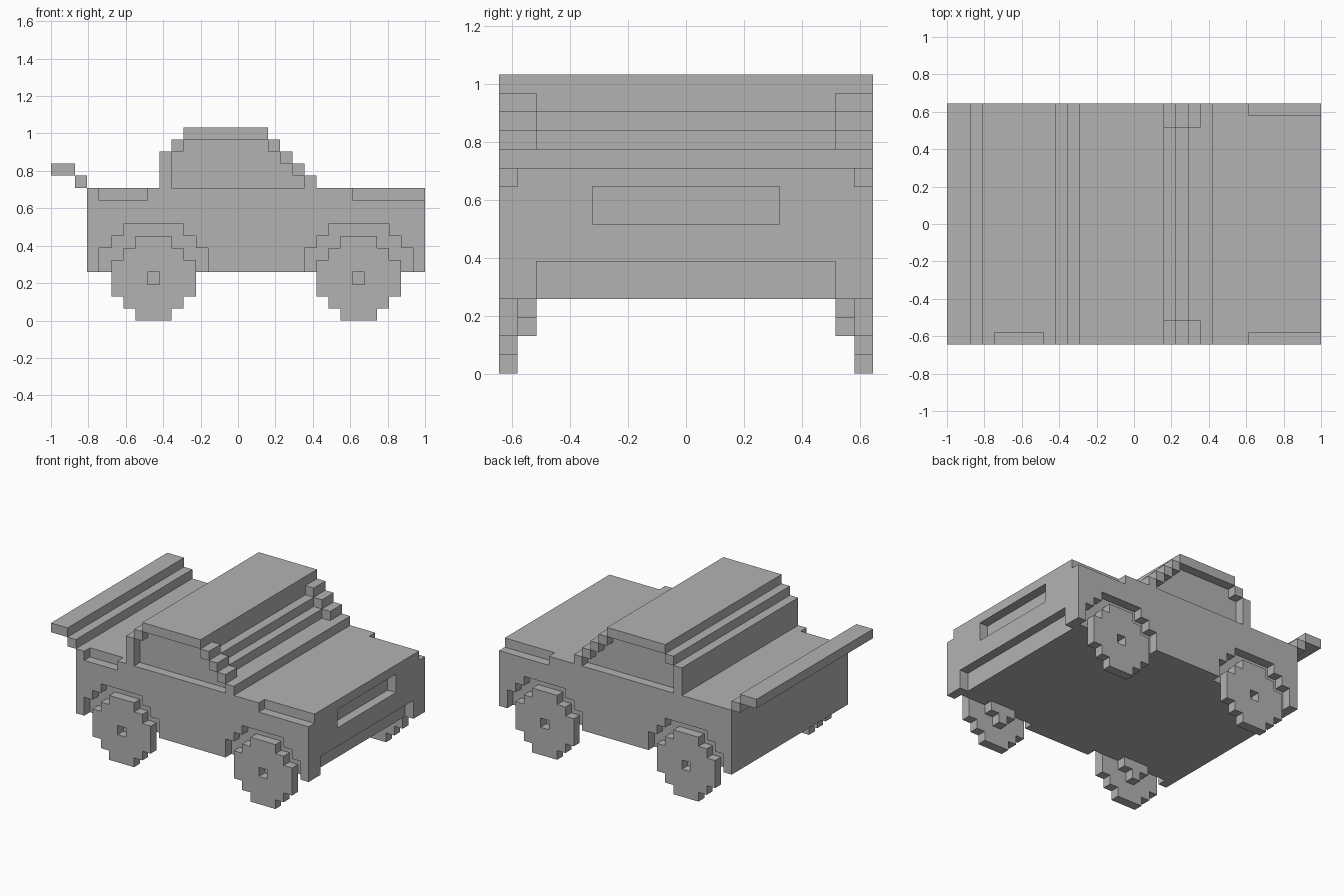
import bpy
import bmesh

if "Cube" in bpy.data.objects:
    bpy.data.objects.remove(bpy.data.objects["Cube"], do_unlink=True)

LENGTH, WIDTH = 31, 20          # size in block units
U = 2 / LENGTH                  # one block

paint = bpy.data.materials.new("plain_grey")
paint.use_nodes = True
GREY = (0.45, 0.45, 0.45, 1)
paint.diffuse_color = GREY
paint.node_tree.nodes["Principled BSDF"].inputs["Base Color"].default_value = GREY


def stepped(name, rows, y0, y1):
    """Extrude a stack of rows (x0, x1, z0, z1), lowest first, from y0 to y1."""
    outline = []
    for x0, x1, z0, z1 in rows:
        outline += [(x1, z0), (x1, z1)]
    for x0, x1, z0, z1 in reversed(rows):
        outline += [(x0, z1), (x0, z0)]
    points = [p for i, p in enumerate(outline) if p != outline[i - 1]]
    bm = bmesh.new()
    verts = [bm.verts.new(((x - LENGTH / 2) * U, (y0 - WIDTH / 2) * U, z * U))
             for x, z in points]
    face = bm.faces.new(verts)
    grown = bmesh.ops.extrude_face_region(bm, geom=[face])["geom"]
    bmesh.ops.translate(bm, vec=(0, (y1 - y0) * U, 0),
                        verts=[g for g in grown if isinstance(g, bmesh.types.BMVert)])
    bmesh.ops.recalc_face_normals(bm, faces=bm.faces)
    mesh = bpy.data.meshes.new(name)
    bm.to_mesh(mesh)
    bm.free()
    mesh.materials.append(paint)
    obj = bpy.data.objects.new(name, mesh)
    bpy.context.collection.objects.link(obj)
    return obj


def box(name, x0, x1, y0, y1, z0, z1):
    return stepped(name, [(x0, x1, z0, z1)], y0, y1)


def cut(target, cutter):
    """Subtract the cutter, then discard it."""
    cutter.hide_render = True
    mod = target.modifiers.new("cut", "BOOLEAN")
    mod.operation = "DIFFERENCE"
    mod.solver = "EXACT"
    mod.object = cutter
    bpy.context.view_layer.objects.active = target
    bpy.ops.object.modifier_apply(modifier=mod.name)
    bpy.data.objects.remove(cutter, do_unlink=True)


def side_span(side, y0, y1):
    """Mirror a span measured inward from one flank to the other."""
    return (y0, y1) if side == "right" else (WIDTH - y1, WIDTH - y0)


SIDES = ("right", "left")
AXLES = {"rear": 8, "front": 25}

# Body with grille, bumper recess, lamp notches and wheel arches
body = box("body", 3, 31, 0, WIDTH, 4, 11)
cut(body, box("grille_cutter", 30, 32, 5, 15, 8, 10))
cut(body, box("bumper_cutter", 30, 32, 2, 18, 3, 6))
cut(body, box("rear_notch_cutter", 4, 8, -1, 1, 10, 12))
for side in SIDES:
    outer = side_span(side, -1, 1)
    cut(body, box("lamp_cutter", 25, 32, *outer, 10, 12))
    for c in AXLES.values():
        arch = [(c - 4, c + 5, 3, 6), (c - 3, c + 4, 6, 7), (c - 2, c + 3, 7, 8)]
        cut(body, stepped("arch_cutter", arch, *outer))

# Wheels with a square hub hole, and short axle stubs behind them
for side in SIDES:
    for end, c in AXLES.items():
        disc = [(c - 1, c + 2, 0, 1), (c - 2, c + 3, 1, 2), (c - 3, c + 4, 2, 5),
                (c - 2, c + 3, 5, 6), (c - 1, c + 2, 6, 7)]
        wheel = stepped(f"{end}_{side}_wheel", disc, *side_span(side, 0, 1))
        cut(wheel, box("hub_cutter", c, c + 1, *side_span(side, -1, 2), 3, 4))
        stub = [(c, c + 1, 2, 3), (c - 1, c + 2, 3, 4), (c, c + 1, 4, 5)]
        stepped(f"{end}_{side}_axle_stub", stub, *side_span(side, 1, 2))

# Cabin core, with the windscreen one block lower than its frame
stepped("cabin_core", [(9, 22, 11, 12), (9, 20, 12, 13), (9, 19, 13, 14),
                       (10, 18, 14, 15)], 2, 18)
box("roof", 11, 18, 0, WIDTH, 15, 16)

# Cabin sides: window panel set in by one block, framed by posts
for side in SIDES:
    stepped(f"{side}_window_panel", [(9, 22, 11, 12), (9, 21, 12, 13), (9, 20, 13, 14),
                                     (10, 19, 14, 15)], *side_span(side, 1, 2))
    edge = side_span(side, 0, 1)
    box(f"{side}_rear_post", 9, 10, *edge, 11, 14)
    box(f"{side}_rear_post_top", 10, 11, *edge, 14, 15)
    for i in range(4):
        box(f"{side}_front_post_{i + 1}", 21 - i, 22 - i, *edge, 11 + i, 12 + i)

# Rear spoiler and its riser
box("spoiler_riser", 2, 3, 0, WIDTH, 11, 12)
box("spoiler", 0, 2, 0, WIDTH, 12, 13)
